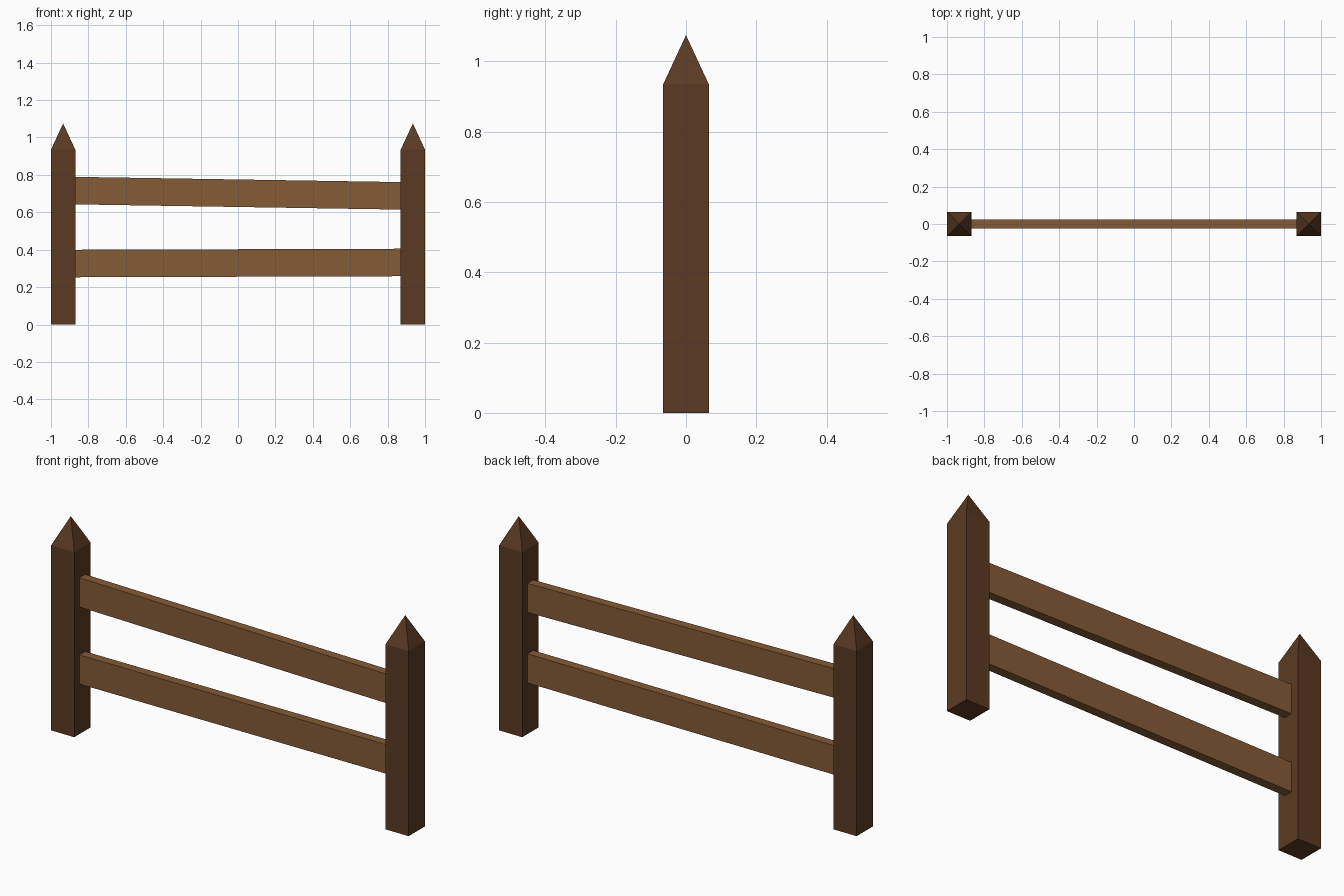
import bpy
import bmesh
import math

cube = bpy.data.objects.get("Cube")
if cube:
    bpy.data.objects.remove(cube, do_unlink=True)


def make_material(name, rgb):
    mat = bpy.data.materials.new(name)
    mat.use_nodes = True
    color = (*rgb, 1.0)
    mat.diffuse_color = color
    bsdf = next(n for n in mat.node_tree.nodes if n.type == "BSDF_PRINCIPLED")
    bsdf.inputs["Base Color"].default_value = color
    return mat


def add_object(name, bm, mat):
    bmesh.ops.recalc_face_normals(bm, faces=bm.faces)
    mesh = bpy.data.meshes.new(name)
    bm.to_mesh(mesh)
    bm.free()
    mesh.materials.append(mat)
    obj = bpy.data.objects.new(name, mesh)
    bpy.context.collection.objects.link(obj)
    return obj


POST_X, HALF, SHOULDER, TIP = 0.935, 0.065, 0.935, 1.075
dark_wood = make_material("dark brown wood", (0.105, 0.042, 0.016))
light_wood = make_material("light brown wood", (0.235, 0.105, 0.037))


# Square post with a pyramid point
def add_post(name, x):
    bm = bmesh.new()
    bmesh.ops.create_cube(bm, size=1)
    for v in bm.verts:
        v.co = (v.co.x * 2 * HALF, v.co.y * 2 * HALF, (v.co.z + 0.5) * SHOULDER)
    top = max(bm.faces, key=lambda f: f.calc_center_median().z)
    tip = bmesh.ops.poke(bm, faces=[top])["verts"][0]
    tip.co.z = TIP
    add_object(name, bm, dark_wood).location.x = x


# Plank running between the post centres, tilted by its end heights
def add_rail(name, z_right, z_left, height=0.147, thickness=0.046):
    bm = bmesh.new()
    bmesh.ops.create_cube(bm, size=1)
    length = 2 * POST_X
    bmesh.ops.scale(bm, vec=(length, thickness, height), verts=bm.verts)
    rail = add_object(name, bm, light_wood)
    rail.location.z = (z_left + z_right) / 2
    rail.rotation_euler.y = -math.atan2(z_left - z_right, length)


add_post("right_post", -POST_X)
add_post("left_post", POST_X)
add_rail("upper_rail", 0.717, 0.687)
add_rail("lower_rail", 0.326, 0.332)
